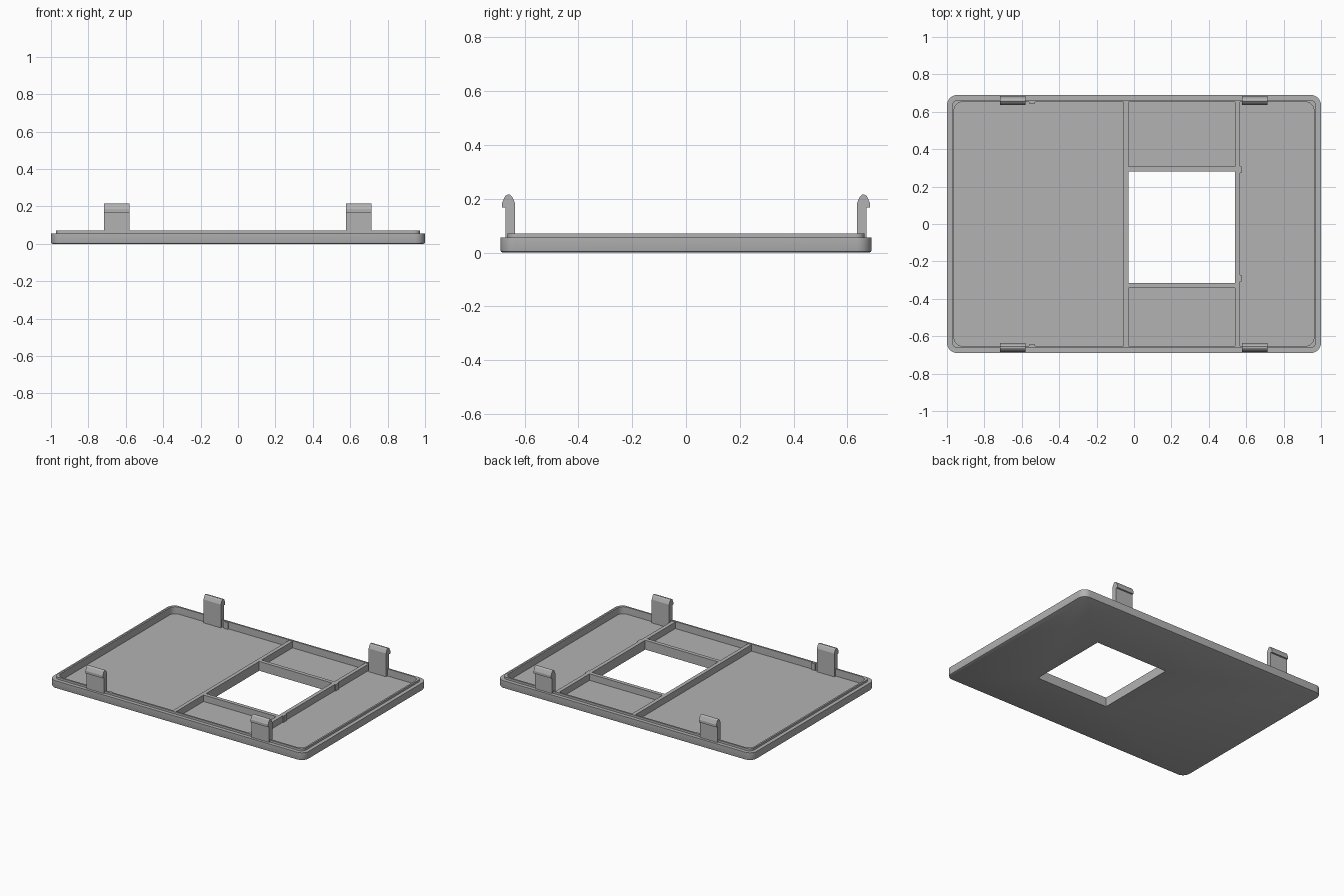
import bpy, bmesh, math

cube = bpy.data.objects.get("Cube")
if cube:
    bpy.data.objects.remove(cube, do_unlink=True)

grey = bpy.data.materials.new("plain grey")
grey.use_nodes = True
colour = (0.45, 0.45, 0.45, 1)
grey.diffuse_color = colour
grey.node_tree.nodes["Principled BSDF"].inputs["Base Color"].default_value = colour

HALF_X, HALF_Y = 1.0, 0.69
FLOOR, RIM, LIP, RIB = 0.02, 0.055, 0.07, 0.066


def finish(name, bm):
    bmesh.ops.recalc_face_normals(bm, faces=bm.faces)
    mesh = bpy.data.meshes.new(name)
    bm.to_mesh(mesh)
    bm.free()
    mesh.materials.append(grey)
    obj = bpy.data.objects.new(name, mesh)
    bpy.context.collection.objects.link(obj)
    return obj


def box(name, x0, x1, y0, y1, z0, z1):
    bm = bmesh.new()
    bmesh.ops.create_cube(bm, size=1)
    for v in bm.verts:
        v.co.x = x1 if v.co.x > 0 else x0
        v.co.y = y1 if v.co.y > 0 else y0
        v.co.z = z1 if v.co.z > 0 else z0
    return finish(name, bm)


def rounded_ring(bm, inset, radius, z, steps=8):
    """Closed ring of vertices around a rounded rectangle."""
    cx, cy = HALF_X - inset - radius, HALF_Y - inset - radius
    ring = []
    for q, (sx, sy) in enumerate([(1, 1), (-1, 1), (-1, -1), (1, -1)]):
        for i in range(steps + 1):
            a = (q + i / steps) * math.pi / 2
            ring.append(bm.verts.new((sx * cx + radius * math.cos(a),
                                      sy * cy + radius * math.sin(a), z)))
    return ring


# Tray: stacked rings from the bottom edge, over the lip, down to the floor
bm = bmesh.new()
sections = [(0.008, 0.047, 0), (0.002, 0.053, 0.003), (0, 0.055, 0.009),
            (0, 0.055, RIM), (0.026, 0.035, RIM), (0.026, 0.035, LIP),
            (0.038, 0.045, LIP), (0.038, 0.045, FLOOR)]
rings = [rounded_ring(bm, *s) for s in sections]
for a, b in zip(rings, rings[1:]):
    for i in range(len(a)):
        j = (i + 1) % len(a)
        bm.faces.new((a[i], a[j], b[j], b[i]))
bm.faces.new(rings[0])
bm.faces.new(rings[-1])
tray = finish("tray", bm)

# Window opening through the floor
X0, X1, Y0, Y1 = -0.03, 0.54, -0.315, 0.28
cutter = box("window_cutter", X0, X1, Y0, Y1, -0.1, 0.2)
cutter.hide_render = True
cut = tray.modifiers.new("window", "BOOLEAN")
cut.operation, cut.solver, cut.object = "DIFFERENCE", "EXACT", cutter
bpy.context.view_layer.objects.active = tray
tray.select_set(True)
bpy.ops.object.modifier_apply(modifier=cut.name)
bpy.data.objects.remove(cutter, do_unlink=True)
bpy.ops.object.shade_smooth_by_angle(angle=math.radians(30))

# Ribs framing the window
T = 0.027
END = HALF_Y - 0.035
BASE = FLOOR - 0.005
box("right_long_rib", X0 - T, X0, -END, END, BASE, RIB)
box("left_long_rib", X1, X1 + T, -END, END, BASE, RIB)
box("front_cross_rib", X0, X1, Y0 - T, Y0, BASE, RIB)
box("back_cross_rib", X0, X1, Y1, Y1 + T, BASE, RIB)

# Small bumps on the side of the left rib
for side, y in (("front", -0.29), ("back", 0.29)):
    box(side + "_rib_bump", X1 + T - 0.005, X1 + T + 0.007,
        y - 0.018, y + 0.018, BASE, RIB)

# Hooked snap clips and small stops along the front and back edges
clip_profile = [(0.636, BASE), (0.672, BASE), (0.672, 0.167), (0.684, 0.167),
                (0.684, 0.185), (0.672, 0.21), (0.664, 0.215),
                (0.655, 0.215), (0.647, 0.208), (0.636, 0.185)]
for side, s in (("front", -1), ("back", 1)):
    for hand, x in (("right", -0.648), ("left", 0.646)):
        bm = bmesh.new()
        face = bm.faces.new([bm.verts.new((x - 0.068, s * y, z))
                             for y, z in clip_profile])
        out = bmesh.ops.extrude_face_region(bm, geom=[face])
        new = [g for g in out["geom"] if isinstance(g, bmesh.types.BMVert)]
        bmesh.ops.translate(bm, verts=new, vec=(0.136, 0, 0))
        finish(side + "_" + hand + "_clip", bm)
    ya, yb = sorted((s * 0.643, s * 0.66))
    box(side + "_stop", -0.562, -0.53, ya, yb, BASE, LIP - 0.002)
